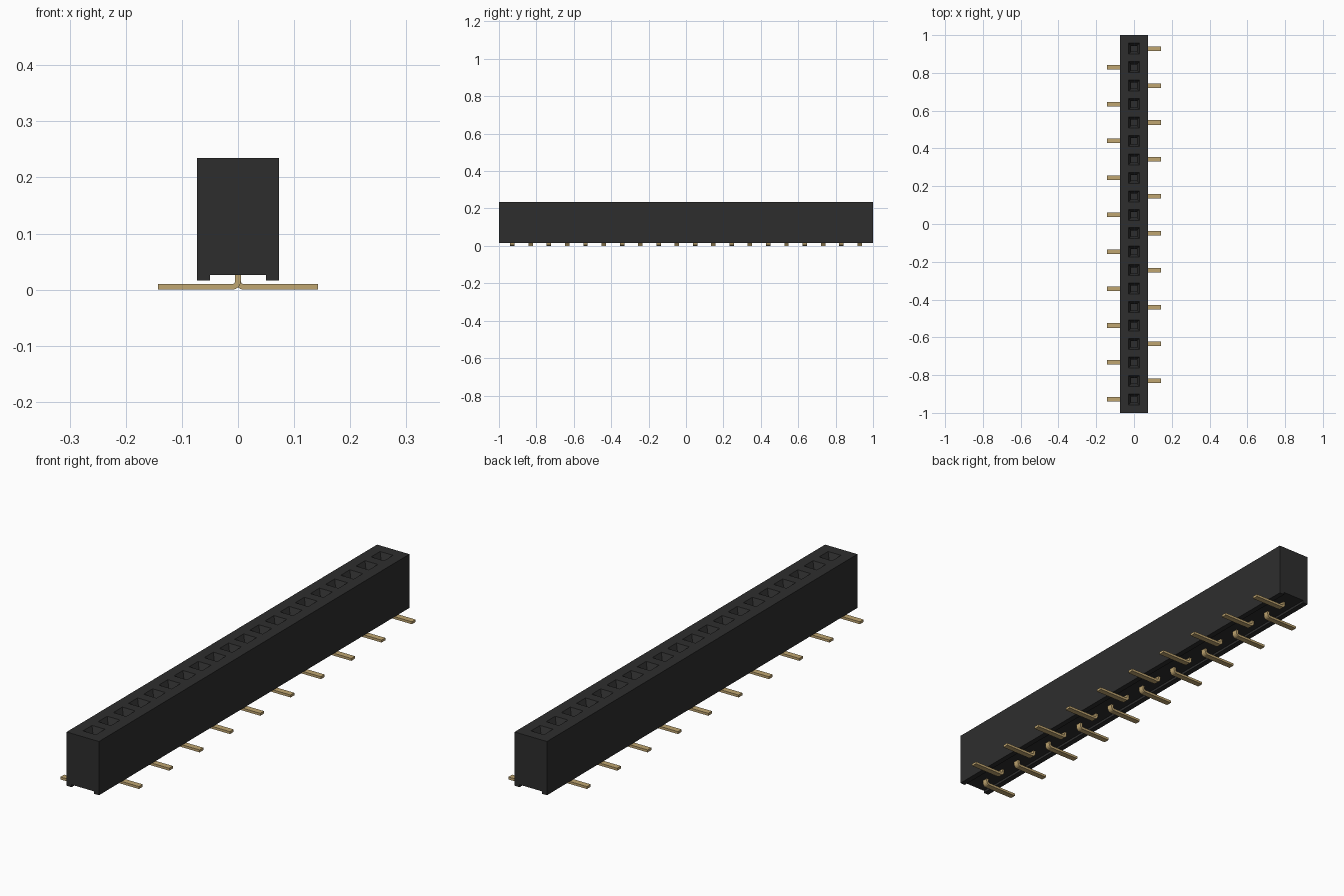
import bpy, bmesh, math
from mathutils import Vector

if "Cube" in bpy.data.objects:
    bpy.data.objects.remove(bpy.data.objects["Cube"])

COUNT, PITCH = 20, 0.0977
HALF_LEN, HALF_W = 1.0, 0.073
Z_LOW, Z_GROOVE, Z_TOP = 0.016, 0.026, 0.235
HOLE = 0.029
centres = [(i - (COUNT - 1) / 2) * PITCH for i in range(COUNT)]


def material(name, rgb):
    m = bpy.data.materials.new(name)
    m.use_nodes = True
    m.diffuse_color = (*rgb, 1)
    m.node_tree.nodes["Principled BSDF"].inputs["Base Color"].default_value = (*rgb, 1)
    return m


black = material("black plastic", (0.027, 0.027, 0.027))
gold = material("gold contact", (0.53, 0.38, 0.165))


def finish(bm, name, mat):
    bmesh.ops.recalc_face_normals(bm, faces=bm.faces)
    me = bpy.data.meshes.new(name)
    bm.to_mesh(me)
    bm.free()
    me.materials.append(mat)
    ob = bpy.data.objects.new(name, me)
    bpy.context.collection.objects.link(ob)
    return ob


def loft(bm, profile, stations):
    """Sweep an (x, z) outline along y; returns the side faces of each span."""
    rings = [[bm.verts.new((x, y, z)) for x, z in profile] for y in stations]
    n = len(profile)
    bm.faces.new(rings[0])
    bm.faces.new(rings[-1])
    return [[bm.faces.new((a[k], a[(k + 1) % n], b[(k + 1) % n], b[k])) for k in range(n)]
            for a, b in zip(rings, rings[1:])]


def sink(bm, face, scale, depth):
    """Push a face down while shrinking it about its centre."""
    face = bmesh.ops.extrude_discrete_faces(bm, faces=[face])["faces"][0]
    c = face.calc_center_median()
    for v in face.verts:
        v.co = c + (v.co - c) * scale - Vector((0, 0, depth))
    return face


# Housing: grooved bar whose top is divided around each socket
half = [(HOLE, Z_TOP), (HALF_W, Z_TOP), (HALF_W, Z_LOW), (0.05, Z_LOW), (0.05, Z_GROOVE)]
outline = half + [(-x, z) for x, z in reversed(half)]
stations = [-HALF_LEN] + [c + s * HOLE for c in centres for s in (-1, 1)] + [HALF_LEN]
bm = bmesh.new()
spans = loft(bm, outline, stations)
bmesh.ops.recalc_face_normals(bm, faces=bm.faces)

# Sockets: tapered mouth, then a straight well
for span in spans[1::2]:
    mouth = sink(bm, span[-1], 0.52, 0.025)
    sink(bm, mouth, 1.0, 0.12)
finish(bm, "housing", black)

# Contacts: bent strips with feet pointing to alternating sides
T, FOOT, R_OUT, WIDTH = 0.005, 0.143, 0.015, 0.024


def arc(radius):
    return [(-T + R_OUT - radius * math.cos(a), R_OUT - radius * math.sin(a))
            for a in (k * math.pi / 8 for k in range(5))]


strip = ([(-T, 0.05)] + arc(R_OUT) + [(FOOT, 0), (FOOT, 2 * T)]
         + arc(R_OUT - 2 * T)[::-1] + [(T, 0.05)])
for i, c in enumerate(centres):
    side = 1 if i % 2 else -1
    bm = bmesh.new()
    loft(bm, [(side * x, z) for x, z in strip], [c - WIDTH / 2, c + WIDTH / 2])
    finish(bm, f"contact_{i + 1}", gold)
